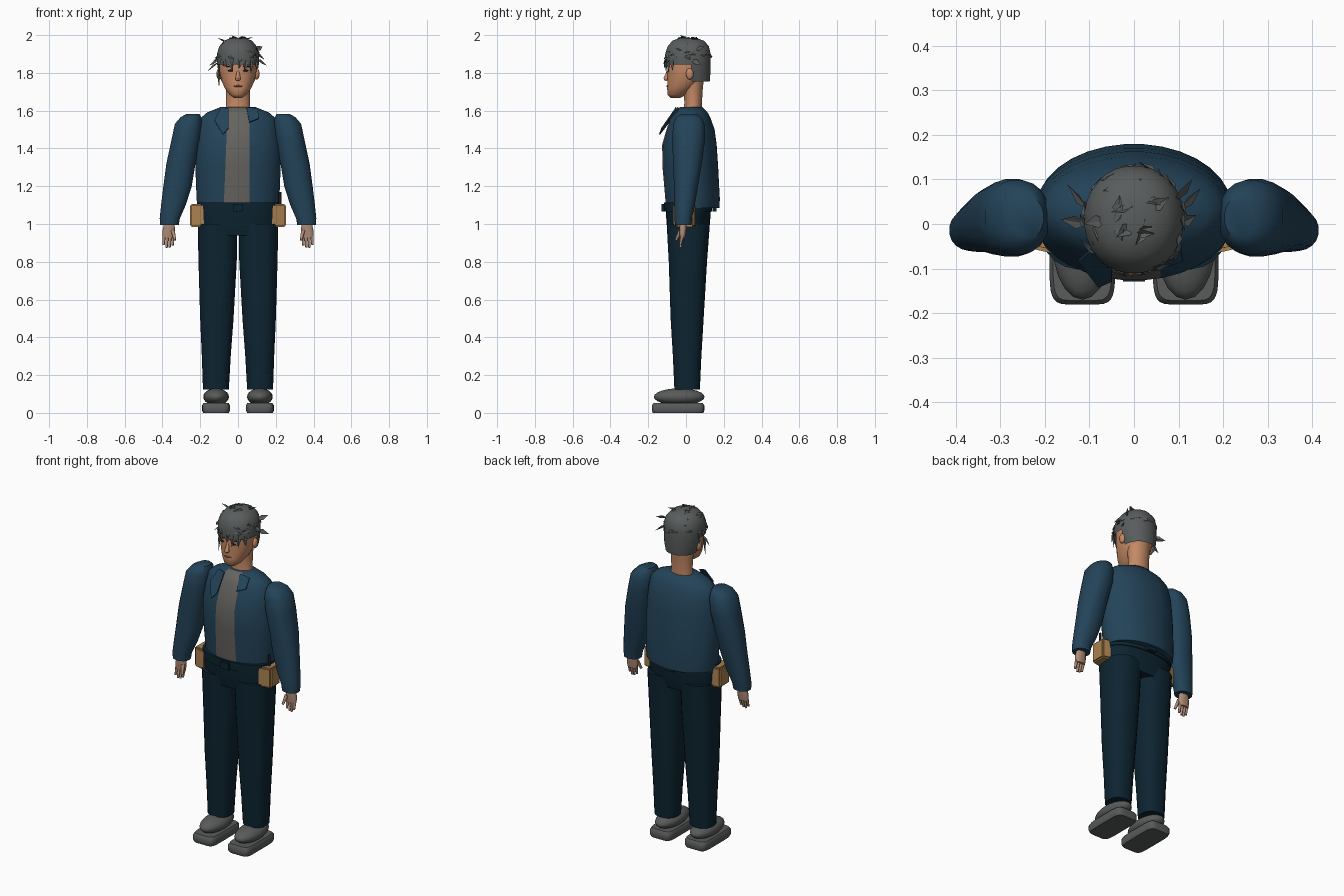
import bpy, bmesh, math, random
from mathutils import Vector

cube = bpy.data.objects.get("Cube")
if cube:
    bpy.data.objects.remove(cube, do_unlink=True)
random.seed(4)


def material(name, *rgb):
    m = bpy.data.materials.new(name)
    m.use_nodes = True
    m.diffuse_color = (*rgb, 1)
    m.node_tree.nodes["Principled BSDF"].inputs["Base Color"].default_value = (*rgb, 1)
    return m


blue = material("jacket blue", .017, .057, .1)
navy = material("trouser navy", .004, .018, .031)
grey = material("shirt grey", .13, .125, .115)
ash = material("hair grey", .1, .108, .108)
slate = material("shoe grey", .1, .105, .105)
skin = material("face skin", .55, .25, .13)
pale = material("hand skin", .42, .26, .18)
tan = material("pouch tan", .4, .22, .08)
dark = material("dark detail", .012, .012, .014)
rose = material("lip rose", .36, .12, .08)


def finish(name, bm, mats, angle=45):
    bmesh.ops.recalc_face_normals(bm, faces=bm.faces)
    mesh = bpy.data.meshes.new(name)
    bm.to_mesh(mesh)
    bm.free()
    for m in mats:
        mesh.materials.append(m)
    ob = bpy.data.objects.new(name, mesh)
    bpy.context.collection.objects.link(ob)
    bpy.ops.object.select_all(action="DESELECT")
    ob.select_set(True)
    bpy.context.view_layer.objects.active = ob
    if angle:
        bpy.ops.object.shade_smooth_by_angle(angle=math.radians(angle))
    return ob


def loft(rings, sides=24, power=2.0, side=1, cap_bottom=True):
    """Stack of rounded rings, each given as z, centre x, centre y, radius x, radius y."""
    bm = bmesh.new()
    loops = []
    for z, cx, cy, rx, ry in rings:
        loop = []
        for i in range(sides):
            a = math.tau * (i + .5) / sides
            c, s = math.cos(a), math.sin(a)
            x = math.copysign(abs(c) ** (2 / power), c) * rx
            y = math.copysign(abs(s) ** (2 / power), s) * ry
            loop.append(bm.verts.new((side * (cx + x), cy + y, z)))
        loops.append(loop)
    for low, high in zip(loops, loops[1:]):
        for i in range(sides):
            j = (i + 1) % sides
            bm.faces.new((low[i], low[j], high[j], high[i]))
    if cap_bottom:
        bm.faces.new(loops[0][::-1])
    bm.faces.new(loops[-1])
    return bm


def ball(name, mat, centre, size):
    bm = bmesh.new()
    bmesh.ops.create_uvsphere(bm, u_segments=20, v_segments=12, radius=1)
    bmesh.ops.scale(bm, vec=size, verts=bm.verts)
    bmesh.ops.translate(bm, vec=centre, verts=bm.verts)
    return finish(name, bm, [mat], 80)


def rod(name, mat, start, end, r1, r2):
    start, end = Vector(start), Vector(end)
    bm = bmesh.new()
    bmesh.ops.create_cone(bm, cap_ends=True, segments=8, radius1=r1, radius2=r2, depth=(end - start).length)
    bmesh.ops.rotate(bm, matrix=(end - start).to_track_quat("Z", "Y").to_matrix(), verts=bm.verts)
    bmesh.ops.translate(bm, vec=(start + end) / 2, verts=bm.verts)
    return finish(name, bm, [mat])


# Jacket body with the shirt showing through the open front
bm = loft([(1.085, 0, .035, .215, .142), (1.13, 0, .035, .22, .145), (1.3, 0, .023, .227, .148),
           (1.42, 0, .018, .224, .145), (1.5, 0, .024, .214, .128), (1.56, 0, .025, .2, .106),
           (1.59, 0, .025, .165, .09), (1.62, 0, .027, .09, .058)], 32)
for x, lean in ((-.067, -.04), (.06, 0)):
    bmesh.ops.bisect_plane(bm, geom=bm.verts[:] + bm.edges[:] + bm.faces[:],
                           plane_co=(x, 0, 1.3), plane_no=(1, 0, lean))
for f in bm.faces:
    c = f.calc_center_median()
    if -.067 + .04 * (c.z - 1.3) < c.x < .06 and c.y < -.02 and c.z < 1.615:
        f.material_index = 1
finish("jacket_body", bm, [blue, grey])

# Trouser top and waistband
finish("trouser_hips", loft([(.94, 0, .012, .19, .1), (1.0, 0, .012, .214, .115),
                             (1.1, 0, .012, .216, .122)], 32, 2.3), [navy])
finish("waistband", loft([(1.065, 0, .012, .219, .126), (1.115, 0, .012, .219, .13)], 32, 2.3), [navy])
for y in (-.118, .15):
    bm = bmesh.new()
    bmesh.ops.create_cube(bm, size=1)
    bmesh.ops.scale(bm, vec=(.05, .022, .04), verts=bm.verts)
    bmesh.ops.translate(bm, vec=(0, y, 1.085), verts=bm.verts)
    finish("belt_loop_" + ("front" if y < 0 else "back"), bm, [navy])

for side, label in ((1, "left"), (-1, "right")):
    # Sleeve, leg and shoe
    finish(label + "_sleeve", loft([
        (.995, .363, -.015, .05, .044), (1.03, .361, -.014, .054, .047), (1.1, .342, -.008, .066, .055),
        (1.2, .32, 0, .076, .064), (1.32, .302, .008, .078, .077), (1.45, .274, .014, .078, .088),
        (1.53, .262, .015, .073, .084), (1.565, .25, .015, .055, .068), (1.583, .238, .015, .035, .045)],
        20, 2.2, side), [blue])
    finish(label + "_trouser_leg", loft([
        (.125, .117, .006, .069, .068), (.3, .115, .006, .077, .076), (.5, .112, .006, .089, .088),
        (.8, .108, .01, .102, .102), (1.0, .108, .012, .106, .115)], 24, 2.4, side), [navy])
    finish(label + "_shoe_sole", loft([
        (0, .116, -.042, .068, .134), (.012, .116, -.042, .074, .139), (.04, .116, -.042, .074, .139),
        (.053, .116, -.042, .066, .13)], 32, 6, side), [slate])
    ball(label + "_shoe_upper", slate, (side * .116, -.036, .085), (.068, .134, .045))

    # Hand with fingers and thumb
    finish(label + "_palm", loft([
        (.925, .368, -.018, .031, .014), (.96, .367, -.017, .035, .018), (1.01, .363, -.015, .027, .02)],
        12, 2.4, side), [pale])
    for i in range(4):
        x = .344 + i * .016
        tip = .875 + (.012, .002, 0, .014)[i]
        rod(f"{label}_finger_{i + 1}", pale, (side * x, -.02, .935), (side * (x + .002), -.03, tip), .009, .006)
    rod(label + "_thumb", pale, (side * .345, -.03, .965), (side * .334, -.052, .915), .011, .007)

    # Belt pouch with bulged outer face
    bm = bmesh.new()
    bmesh.ops.create_cube(bm, size=1)
    bmesh.ops.scale(bm, vec=(.08, .125, .12), verts=bm.verts)
    for v in bm.verts:
        if v.co.x > 0:
            v.co.y *= .72
    bmesh.ops.translate(bm, vec=(.215, -.005, 1.045), verts=bm.verts)
    bmesh.ops.scale(bm, vec=(side, 1, 1), verts=bm.verts)
    bmesh.ops.bevel(bm, geom=bm.edges[:], offset=.008, segments=2, affect="EDGES")
    finish(label + "_pouch", bm, [tan], 30)

    # Eye, brow and ear
    ball(label + "_eye", dark, (side * .038, -.093, 1.812), (.017, .004, .005))
    ball(label + "_brow", dark, (side * .042, -.093, 1.834), (.022, .004, .003))
    ball(label + "_ear", skin, (side * .1, .02, 1.795), (.014, .02, .03))

rod("pouch_tool", dark, (.222, -.02, 1.08), (.222, -.02, 1.17), .007, .007)

# Collar flap standing off the chest, and the flat one opposite
for name, pts in (("right_collar", ((-.09, -.055, 1.62), (-.125, -.085, 1.55), (-.08, -.143, 1.475),
                                    (-.05, -.13, 1.51), (-.05, -.06, 1.61))),
                  ("left_collar", ((.045, -.045, 1.62), (.06, -.1, 1.54), (.11, -.085, 1.56),
                                   (.105, -.04, 1.61)))):
    bm = bmesh.new()
    bm.faces.new([bm.verts.new(p) for p in pts])
    ob = finish(name, bm, [blue], 0)
    ob.modifiers.new("thickness", "SOLIDIFY").thickness = .006

# Neck and head
finish("neck", loft([(1.58, 0, .035, .07, .052), (1.64, 0, .038, .063, .047),
                     (1.7, 0, .038, .064, .05), (1.77, 0, .035, .07, .06)]), [skin])
finish("head", loft([
    (1.668, 0, -.055, .022, .026), (1.685, 0, -.048, .046, .051), (1.72, 0, -.025, .071, .075),
    (1.76, 0, -.004, .088, .094), (1.8, 0, .004, .097, .103), (1.86, 0, .008, .1, .108),
    (1.93, 0, .01, .088, .098), (1.965, 0, .01, .05, .06)], 28, 2.1), [skin], 60)
rod("nose", skin, (0, -.088, 1.822), (0, -.106, 1.768), .005, .014)
ball("nose_tip", skin, (0, -.106, 1.768), (.014, .012, .01))
ball("mouth", rose, (0, -.098, 1.73), (.024, .006, .005))

# Hair cap, cut away around the face
cap = [(1.755, 0, .04, .088, .086), (1.8, 0, .02, .104, .11), (1.845, 0, .01, .111, .12),
       (1.9, 0, .01, .112, .121), (1.94, 0, .012, .1, .11), (1.97, 0, .012, .075, .085),
       (1.986, 0, .01, .035, .04)]
bm = loft(cap, 28, 2.1, cap_bottom=False)
cut = [f for f in bm.faces if f.calc_center_median().z < 1.84 and f.calc_center_median().y < .025]
bmesh.ops.delete(bm, geom=cut, context="FACES")
finish("hair_cap", bm, [ash], 40)

# Ragged locks: flat blades swept around the cap, plus a fringe and stray tufts
locks = bmesh.new()


def lock(base, tip, width):
    base, tip = Vector(base), Vector(tip)
    tip.z = min(tip.z, 2)
    out = (base - Vector((0, .01, 1.86))).normalized()
    wide = (tip - base).cross(out).normalized() * width
    mid = base.lerp(tip, .4) + out * .006
    p = [locks.verts.new(v) for v in (base, mid + wide, tip, mid - wide, mid - out * .01)]
    for a, b, c in ((0, 1, 2), (0, 2, 3), (0, 4, 1), (1, 4, 2), (2, 4, 3), (3, 4, 0)):
        locks.faces.new((p[a], p[b], p[c]))


for i in range(70):
    a = random.uniform(0, math.tau)
    lift = random.uniform(.15, 1.35)
    ring = Vector((math.cos(a) * math.cos(lift) * .112, math.sin(a) * math.cos(lift) * .121 + .01,
                   1.865 + math.sin(lift) * .123))
    out = (ring - Vector((0, .01, 1.865))).normalized()
    sweep = out.cross(Vector((0, 0, 1))).normalized() * random.choice((-1, 1))
    drop = Vector((0, 0, -random.uniform(0, .03)))
    lock(ring, ring + sweep * random.uniform(.03, .06) + out * random.uniform(0, .013) + drop,
         random.uniform(.008, .016))
for i in range(9):
    x = -.088 + i * .022
    y = .01 - .121 * math.sqrt(1 - (x / .115) ** 2)
    lock((x, y, 1.875), (x + random.uniform(-.02, .02), y - .003, random.uniform(1.795, 1.84)), .013)
for base, tip in (((-.1, .0, 1.86), (-.165, .01, 1.805)), ((-.1, .03, 1.87), (-.15, .09, 1.84)),
                  ((-.1, -.02, 1.84), (-.1, -.04, 1.72)), ((.1, .03, 1.87), (.15, .08, 1.84)),
                  ((.1, .0, 1.9), (.14, .02, 1.87)), ((.09, .05, 1.92), (.13, .1, 1.94)),
                  ((-.06, .01, 1.96), (-.11, .0, 1.985)), ((0, .0, 1.975), (-.04, -.03, 2)),
                  ((.03, .03, 1.97), (.08, .06, 1.99))):
    lock(base, tip, .015)
finish("hair_locks", locks, [ash], 0)
